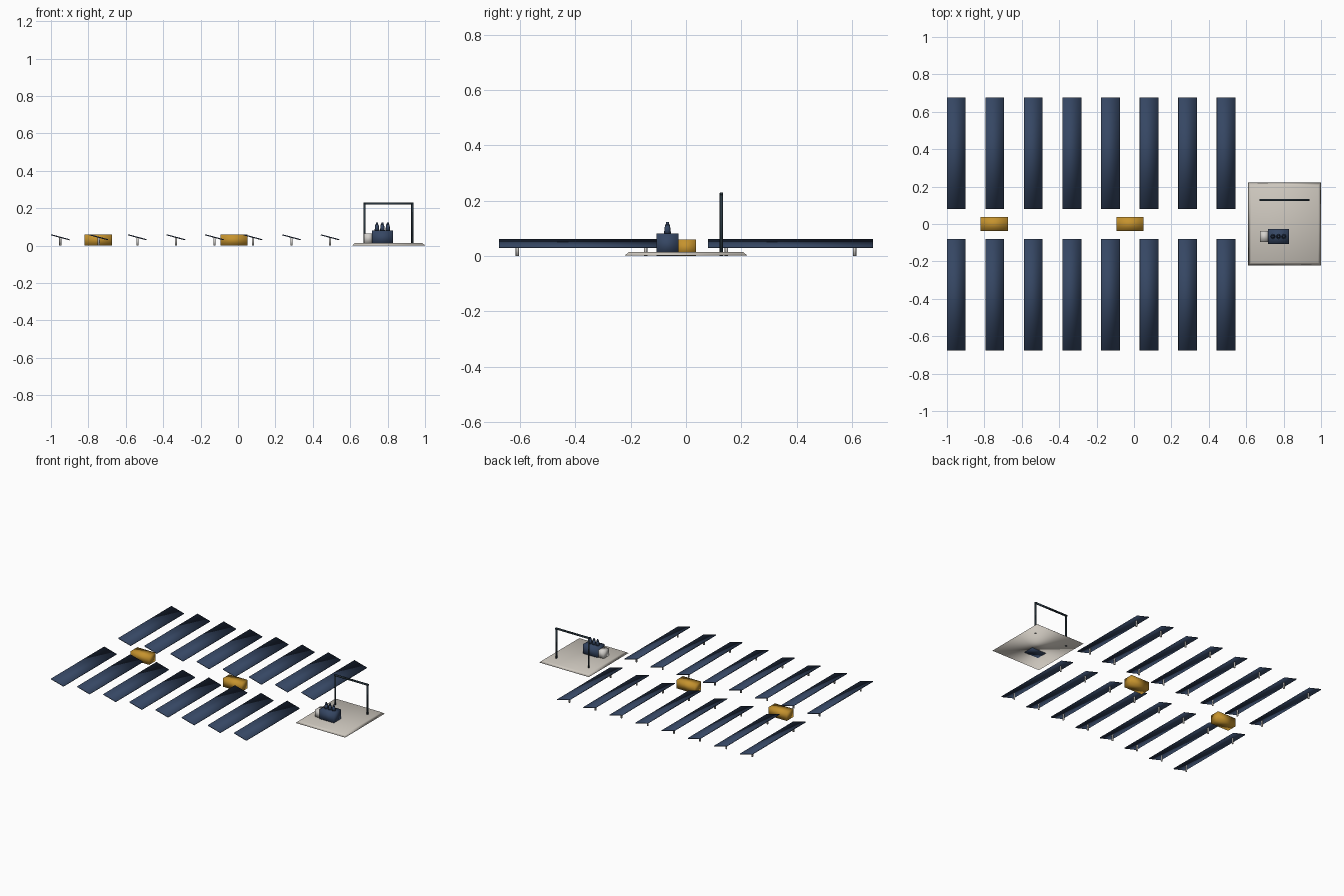
import bpy, bmesh, math
from mathutils import Matrix, Vector

if "Cube" in bpy.data.objects:
    bpy.data.objects.remove(bpy.data.objects["Cube"])


def material(name, color):
    m = bpy.data.materials.new(name)
    m.use_nodes = True
    m.diffuse_color = (*color, 1)
    m.node_tree.nodes["Principled BSDF"].inputs["Base Color"].default_value = (*color, 1)
    return m


navy = material("navy_blue", (0.036, 0.062, 0.125))
amber = material("amber_yellow", (0.56, 0.29, 0.027))
concrete = material("pale_concrete", (0.62, 0.58, 0.52))
grey = material("light_grey", (0.65, 0.63, 0.6))
slate = material("dark_slate", (0.022, 0.038, 0.052))


def finish(name, bm, mat, smooth=True):
    bmesh.ops.recalc_face_normals(bm, faces=bm.faces)
    for f in bm.faces:
        f.smooth = smooth
    mesh = bpy.data.meshes.new(name)
    bm.to_mesh(mesh)
    bm.free()
    mesh.materials.append(mat)
    ob = bpy.data.objects.new(name, mesh)
    bpy.context.collection.objects.link(ob)
    return ob


def box(name, center, size, mat, tilt=0):
    """Box given by centre and size, tilted about the y axis."""
    bm = bmesh.new()
    m = (Matrix.Translation(center) @ Matrix.Rotation(tilt, 4, 'Y')
         @ Matrix.Diagonal((*size, 1)))
    bmesh.ops.create_cube(bm, size=1, matrix=m)
    return finish(name, bm, mat)


def add_cone(bm, x, y, z0, z1, r0, r1, sides=8):
    bmesh.ops.create_cone(bm, cap_ends=True, segments=sides, radius1=r0, radius2=r1,
                          depth=z1 - z0, matrix=Matrix.Translation((x, y, (z0 + z1) / 2)))


# Two rows of tilted solar tables, each on two short posts
TILT = math.radians(15)
for side, label in ((1, "back"), (-1, "front")):
    for i in range(8):
        x = -0.95 + i * 0.206
        box(f"{label}_solar_panel_{i + 1}", (x, side * 0.3785, 0.0445),
            (0.102, 0.597, 0.006), navy, TILT)
        bm = bmesh.new()
        for y in (0.146, 0.61):
            add_cone(bm, x, side * y, 0, 0.043, 0.006, 0.006)
        finish(f"{label}_panel_posts_{i + 1}", bm, grey)

# Inverter cabins in the central aisle
for label, x in (("right", -0.747), ("left", -0.022)):
    box(f"{label}_inverter_cabin", (x, 0, 0.0295), (0.145, 0.073, 0.059), amber)

# Substation pad with sloping edges
PAD_X = 0.805
pad = box("substation_pad", (PAD_X, 0, 0.008), (0.39, 0.446, 0.014), concrete)
for v in pad.data.vertices:
    if v.co.z > 0.01:
        v.co.x = PAD_X + (v.co.x - PAD_X) * 0.92
        v.co.y *= 0.92

# Transformer tank, side cabinet and bushings
TY = -0.067
box("transformer_tank", (0.773, TY, 0.041), (0.114, 0.08, 0.082), navy)
box("transformer_cabinet", (0.697, TY, 0.038), (0.044, 0.06, 0.056), grey)
bm = bmesh.new()
for i in (-1, 0, 1):
    bx = 0.772 + i * 0.029
    add_cone(bm, bx, TY, 0.08, 0.112, 0.013, 0.009)
    add_cone(bm, bx, TY, 0.112, 0.123, 0.007, 0.005)
finish("transformer_bushings", bm, navy)

# Line gantry behind the transformer
bm = bmesh.new()
for x in (0.677, 0.932):
    add_cone(bm, x, 0.128, 0, 0.228, 0.006, 0.006)
finish("gantry_posts", bm, slate)
box("gantry_beam", (0.8045, 0.128, 0.225), (0.267, 0.01, 0.01), slate)
